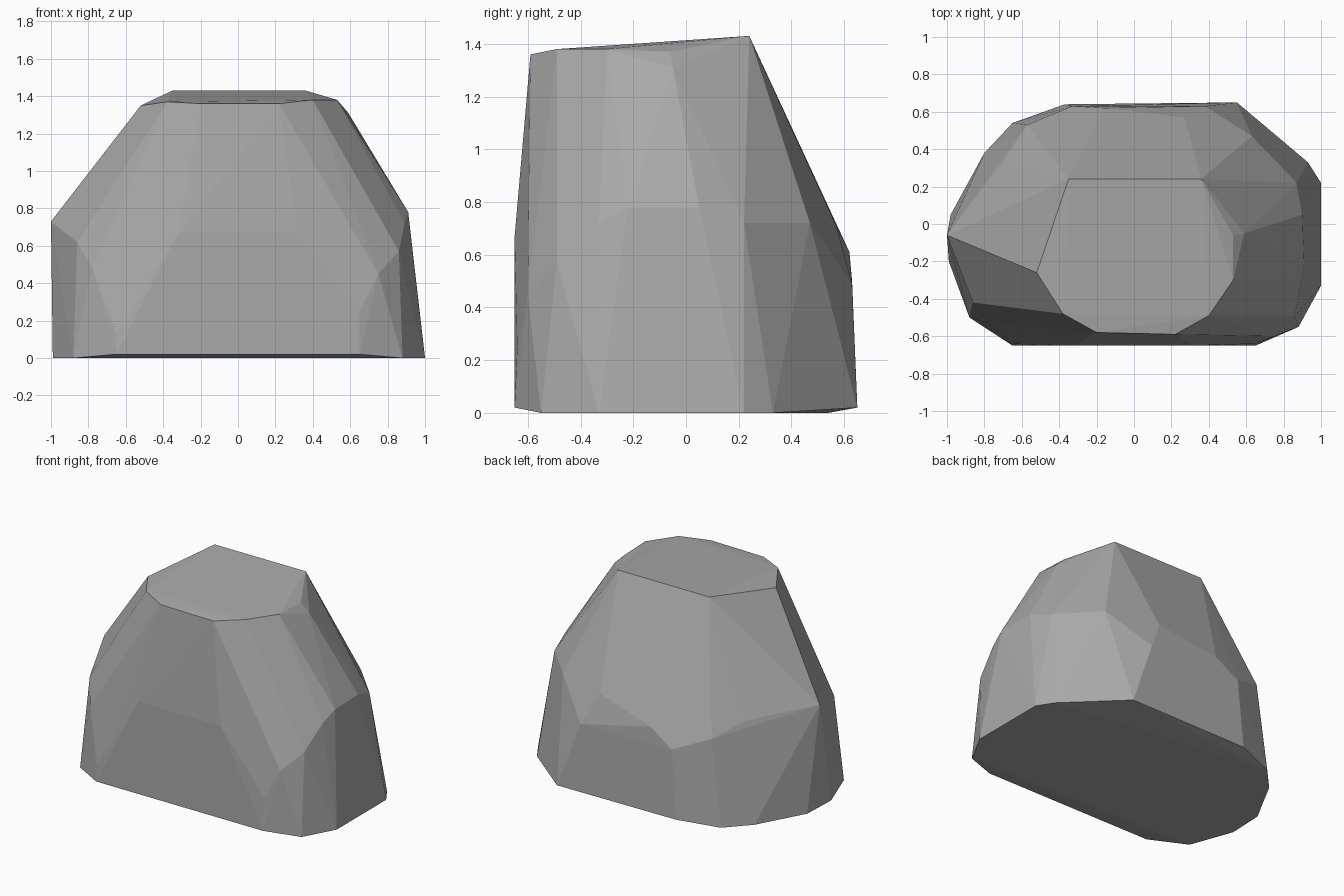
import bpy
import bmesh
import math
from mathutils import Vector

default_cube = bpy.data.objects.get("Cube")
if default_cube:
    bpy.data.objects.remove(default_cube, do_unlink=True)

CM = 0.01  # corner positions below are written in hundredths of a unit


def flat_colour(name, value):
    material = bpy.data.materials.new(name)
    material.use_nodes = True
    colour = (value, value, value, 1.0)
    material.diffuse_color = colour
    shader = material.node_tree.nodes["Principled BSDF"]
    shader.inputs["Base Color"].default_value = colour
    shader.inputs["Roughness"].default_value = 0.9
    return material


def chiselled_stone(name, corners, material):
    """Wrap a convex faceted skin around the given corners."""
    bm = bmesh.new()
    for corner in corners:
        bm.verts.new(Vector(corner) * CM)
    result = bmesh.ops.convex_hull(bm, input=list(bm.verts))
    unused = {v for v in result["geom_interior"] + result["geom_unused"]
              if isinstance(v, bmesh.types.BMVert)}
    bmesh.ops.delete(bm, geom=list(unused), context="VERTS")

    # Merge nearly coplanar triangles into broad facets
    bmesh.ops.dissolve_limit(bm, angle_limit=math.radians(1.5),
                             verts=list(bm.verts), edges=list(bm.edges))
    bmesh.ops.recalc_face_normals(bm, faces=list(bm.faces))
    mesh = bpy.data.meshes.new(name)
    bm.to_mesh(mesh)
    bm.free()
    mesh.materials.append(material)
    stone = bpy.data.objects.new(name, mesh)
    bpy.context.collection.objects.link(stone)
    return stone


# Footprint on the ground, slightly lifted along the front and back
footprint = [(100, 22), (100, -33), (88, -55), (65, -65), (-65, -65),
             (-88, -50), (-99, -20), (-98, 5), (-80, 38), (-65, 54),
             (-37, 64), (55, 65), (93, 33)]
base = [(x, y, 2 if abs(y) > 60 else 0) for x, y in footprint]

# Shoulder where the steep lower walls break into the upper slopes
right_shoulder = [(87, 22, 72), (90, 5, 78), (91, -22, 78), (89, -33, 72),
                  (86, -49, 57), (75, -60, 45), (65, -64, 25)]
left_shoulder = [(-100, -6, 73), (-86, -42, 62), (-78, -53, 48),
                 (-65, -64, 13)]
back_shoulder = [(-70, 33, 69), (-57, 53, 60), (-33, 63, 50), (-16, 62, 61),
                 (27, 57, 71), (38, 63, 49), (63, 47, 72)]
front_break = [(side * 32, -65, 67) for side in (-1, 1)]

# Tilted flat crown
crown = [(-35, 24, 143), (36, 24, 143), (53, -6, 137), (59, -5, 131),
         (53, -30, 138), (40, -49, 138), (22, -59, 136), (-20, -58, 136),
         (-38, -48, 137), (-52, -26, 135)]

stone_grey = flat_colour("stone_grey", 0.4)
chiselled_stone("boulder",
                base + right_shoulder + left_shoulder + back_shoulder
                + front_break + crown,
                stone_grey)
